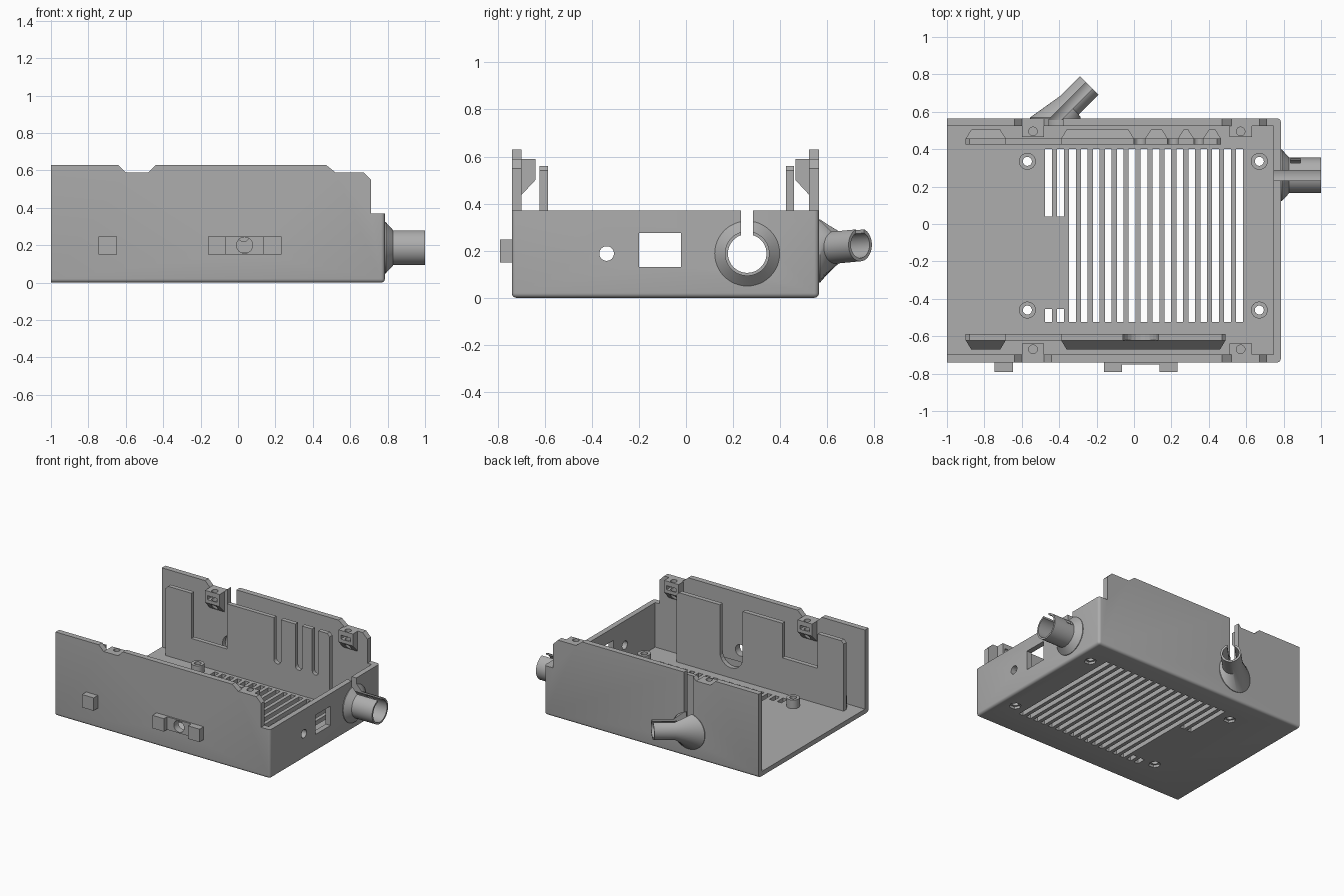
import bpy, bmesh, math
from mathutils import Vector, Matrix

cube = bpy.data.objects.get("Cube")
if cube:
    bpy.data.objects.remove(cube, do_unlink=True)

grey = bpy.data.materials.new("plain_grey")
grey.use_nodes = True
colour = (0.42, 0.42, 0.42, 1)
grey.diffuse_color = colour
grey.node_tree.nodes["Principled BSDF"].inputs["Base Color"].default_value = colour


def finish(name, bm):
    bmesh.ops.recalc_face_normals(bm, faces=bm.faces[:])
    mesh = bpy.data.meshes.new(name)
    bm.to_mesh(mesh)
    bm.free()
    mesh.materials.append(grey)
    ob = bpy.data.objects.new(name, mesh)
    bpy.context.collection.objects.link(ob)
    return ob


def add_box(bm, x0, x1, y0, y1, z0, z1):
    mid = Vector((x0 + x1, y0 + y1, z0 + z1)) / 2
    mat = Matrix.Translation(mid) @ Matrix.Diagonal((x1 - x0, y1 - y0, z1 - z0, 1))
    return bmesh.ops.create_cube(bm, size=1, matrix=mat)["verts"]


def boxes(name, *specs):
    bm = bmesh.new()
    for s in specs:
        add_box(bm, *s)
    return finish(name, bm)


def prism(name, pts, axis, a, b):
    """Extrude a flat outline along x or y."""
    bm = bmesh.new()
    place = (lambda p, t: (t, p[0], p[1])) if axis == "x" else (lambda p, t: (p[0], t, p[1]))
    face = bm.faces.new([bm.verts.new(place(p, a)) for p in pts])
    new = bmesh.ops.extrude_face_region(bm, geom=[face])["geom"]
    shift = Vector((b - a, 0, 0) if axis == "x" else (0, b - a, 0))
    bmesh.ops.translate(bm, verts=[g for g in new if isinstance(g, bmesh.types.BMVert)], vec=shift)
    return finish(name, bm)


X, Y, Z = Vector((1, 0, 0)), Vector((0, 1, 0)), Vector((0, 0, 1))


def loft(name, rings, sides=48, loop=True):
    """Join rings of (centre, radius, u, v); loop closes last to first, otherwise caps."""
    bm = bmesh.new()
    rows = []
    for c, r, u, v in rings:
        angles = [math.tau * i / sides for i in range(sides)]
        rows.append([bm.verts.new(Vector(c) + r * (math.cos(t) * u + math.sin(t) * v)) for t in angles])
    pairs = list(zip(rows, rows[1:]))
    if loop:
        pairs.append((rows[-1], rows[0]))
    else:
        bm.faces.new(rows[0])
        bm.faces.new(rows[-1])
    for p, q in pairs:
        for i in range(sides):
            j = (i + 1) % sides
            bm.faces.new((p[i], p[j], q[j], q[i]))
    return finish(name, bm)


def rod(start, end, r, u, v, sides=32):
    return loft("cutter", [(start, r, u, v), (end, r, u, v)], sides, False)


def cut(ob, *tools):
    for tool in tools:
        mod = ob.modifiers.new("cut", "BOOLEAN")
        mod.operation, mod.solver, mod.object = "DIFFERENCE", "EXACT", tool
        bpy.context.view_layer.objects.active = ob
        bpy.ops.object.modifier_apply(modifier=mod.name)
        bpy.data.objects.remove(tool, do_unlink=True)


def smooth(ob):
    bpy.ops.object.select_all(action="DESELECT")
    ob.select_set(True)
    bpy.context.view_layer.objects.active = ob
    bpy.ops.object.shade_smooth_by_angle(angle=math.radians(35))


# Main tray: rounded block, hollowed, open at one end
END, FRONT, BACK, FLOOR = 0.785, -0.74, 0.565, 0.035
bm = bmesh.new()
add_box(bm, -1, END, FRONT, BACK, 0, 0.63)


def rounded(e):
    m = (e.verts[0].co + e.verts[1].co) / 2
    low = m.z < 0.01 and m.x > -0.9
    upright = m.x > 0.7 and abs(m.z - 0.315) < 0.01
    return low or upright


bmesh.ops.bevel(bm, geom=[e for e in bm.edges if rounded(e)], offset=0.02,
                segments=4, profile=0.5, affect="EDGES")
tray = finish("tray", bm)
cut(tray, boxes("cutter", (-1.2, 0.745, -0.698, 0.523, FLOOR, 1)))
top_line = [(-0.64, 0.63), (-0.60, 0.59), (-0.48, 0.59), (-0.44, 0.63), (0.47, 0.63),
            (0.52, 0.59), (0.67, 0.59), (0.71, 0.55), (0.71, 0.37), (0.9, 0.37)]
cut(tray, prism("cutter", [(-0.64, 0.8)] + top_line + [(0.9, 0.8)], "y", -1, 1))

# Vent slots in the floor
slots = []
for i in range(17):
    x = -0.457 + 0.0638 * i
    spans = [(-0.525, -0.455), (0.04, 0.4)] if i < 2 else [(-0.525, 0.4)]
    slots += [(x - 0.018, x + 0.018, a, b, -0.1, 0.1) for a, b in spans]
cut(tray, boxes("cutter", *slots))

# Openings in the end wall, front wall and back wall
NY, NZ = 0.26, 0.188
BX, BZ = -0.42, 0.2
cut(tray,
    boxes("cutter", (0.7, 0.9, -0.2, -0.022, 0.13, 0.275)),
    rod((0.7, -0.337, 0.188), (0.9, -0.337, 0.188), 0.031, Y, Z),
    rod((0.7, NY, NZ), (0.9, NY, NZ), 0.083, Y, Z),
    boxes("cutter", (0.7, 0.9, 0.233, 0.285, NZ, 0.6)),
    rod((0.035, -0.8, 0.2), (0.035, -0.6, 0.2), 0.043, X, Z),
    rod((BX, 0.45, BZ), (BX, 0.7, BZ), 0.075, X, Z),
    boxes("cutter", (-0.455, -0.38, 0.45, 0.7, BZ, 0.9)))

# Hollow standoffs with hexagonal recesses beneath
for x in (-0.57, 0.67):
    for y in (-0.46, 0.335):
        cut(tray, rod((x, y, -0.1), (x, y, 0.1), 0.024, X, Y),
            rod((x, y, -0.1), (x, y, 0.018), 0.042, X, Y, 6))
        post = [((x, y, z), r, X, Y) for z, r in
                ((0.03, 0.045), (0.1, 0.045), (0.1, 0.024), (0.03, 0.024))]
        smooth(loft("standoff", post, 32))
smooth(tray)

# Straight nozzle on the end wall
profile = [(0.775, 0.138), (0.79, 0.138), (0.83, 0.095), (1, 0.095), (1, 0.082), (0.775, 0.082)]
nozzle = loft("end_nozzle", [((x, NY, NZ), r, Y, Z) for x, r in profile])
cut(nozzle, boxes("cutter", (0.7, 1.1, 0.233, 0.285, NZ, 0.6)),
    boxes("cutter", (0.838, 0.89, 0.325, 0.35, NZ, 0.4)))
smooth(nozzle)

# Angled nozzle on the back wall
side = Vector((1, -1, 0)).normalized()
along = Vector((1, 1, 0)).normalized()
neck, tip = Vector((-0.345, 0.635, 0.215)), Vector((-0.24, 0.74, 0.225))
angled = loft("angled_nozzle", [
    ((BX, 0.555, BZ), 0.135, X, Z), ((BX, 0.57, BZ), 0.135, X, Z), (neck, 0.07, side, Z),
    (tip, 0.07, side, Z), (tip, 0.056, side, Z), (neck, 0.056, side, Z),
    ((BX, 0.555, BZ), 0.075, X, Z)])
slit = boxes("cutter", (-0.3, 0.2, -0.024, 0.024, 0, 0.3))
slit.data.transform(Matrix.Translation(neck) @ Matrix.Rotation(math.pi / 4, 4, "Z"))
cut(angled, slit)
smooth(angled)

# Blocks on the front wall
boxes("small_front_block", (-0.745, -0.648, -0.79, -0.735, 0.15, 0.247))
boxes("front_block_left", (0.137, 0.233, -0.79, -0.735, 0.15, 0.247))
boxes("front_block_right", (-0.16, -0.063, -0.79, -0.735, 0.15, 0.247))
bridge = boxes("front_block_bridge", (-0.063, 0.137, -0.752, -0.735, 0.15, 0.247))
cut(bridge, rod((0.035, -0.8, 0.2), (0.035, -0.6, 0.2), 0.043, X, Z))


# Inner guide plates with notches (start, end, bottom, round?)
def guide(name, x0, x1, y0, y1, notches):
    top, c = 0.56, 0.02
    pts = [(x0, 0.03), (x0, top - c), (x0 + c, top)]
    for a, b, z, is_round in notches:
        r = (b - a) / 2
        pts.append((a, top))
        if is_round:
            for i in range(13):
                t = math.pi * (1 + i / 12)
                pts.append(((a + b) / 2 + r * math.cos(t), z + r + r * math.sin(t)))
        else:
            pts += [(a, z), (b, z)]
        pts.append((b, top))
    pts += [(x1 - c, top), (x1, top - c), (x1, 0.03)]
    prism(name, pts, "y", y0, y1)


guide("front_guide", -0.9, 0.49, -0.622, -0.587, [(-0.685, -0.39, 0.3, False), (-0.06, 0.13, 0.11, True)])
guide("back_guide", -0.9, 0.465, 0.425, 0.458,
      [(-0.685, -0.39, 0.22, False), (0, 0.06, 0.22, True), (0.18, 0.235, 0.22, True), (0.32, 0.37, 0.22, True)])


# Tapered feet behind the guides
def foot(name, a, b, y, out):
    bm = bmesh.new()
    for d, inset, high in ((0, 0, 0.16), (out, 0.03, 0.1)):
        for x in (a + inset, b - inset):
            for z in (0.03, high):
                bm.verts.new((x, y + d, z))
    bmesh.ops.convex_hull(bm, input=bm.verts[:])
    finish(name, bm)


for a, b in ((-0.9, -0.685), (-0.39, 0.49)):
    foot("front_guide_foot", a, b, -0.621, -0.05)
for a, b in ((-0.9, -0.685), (-0.39, 0), (0.06, 0.18), (0.235, 0.32), (0.37, 0.465)):
    foot("back_guide_foot", a, b, 0.457, 0.047)

# Screw lugs near the wall tops
for x in (-0.54, 0.57):
    for wall, s, name in ((0.53, -1, "back_lug"), (-0.705, 1, "front_lug")):
        face = wall + s * 0.065
        shape = [(wall, 0.59), (face, 0.59), (face, 0.5), (wall, 0.43)]
        lug = prism(name, shape, "x", x - 0.06, x + 0.06)
        hole_y = wall + s * 0.035
        cut(lug, rod((x, hole_y, 0.3), (x, hole_y, 0.7), 0.023, X, Y),
            boxes("cutter", (x - 0.04, x + 0.04, min(hole_y - s * 0.02, face + s * 0.1),
                             max(hole_y - s * 0.02, face + s * 0.1), 0.525, 0.555)))
